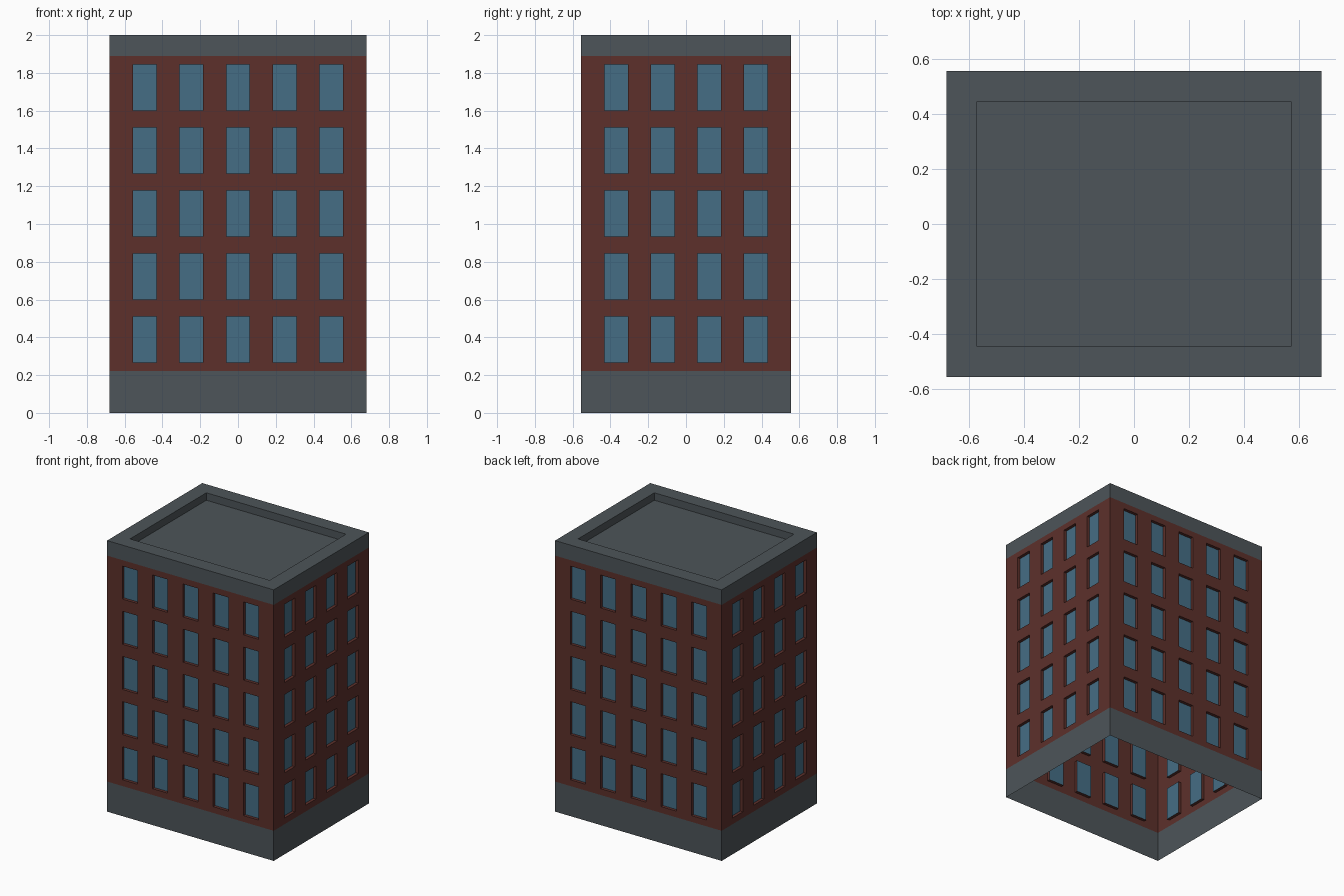
import bpy, bmesh
from mathutils import Matrix, Vector
from math import pi

if "Cube" in bpy.data.objects:
    bpy.data.objects.remove(bpy.data.objects["Cube"])

HX, HY, H = 0.68, 0.555, 2.0
Z_BASE, Z_TOP = 0.222, 1.889
FLOORS, DEPTH = 5, 0.022


def material(name, rgb):
    m = bpy.data.materials.new(name)
    m.diffuse_color = (*rgb, 1)
    m.use_nodes = True
    m.node_tree.nodes["Principled BSDF"].inputs["Base Color"].default_value = m.diffuse_color
    return m


BRICK = material("brick", (0.11, 0.03, 0.024))
GLASS = material("glass", (0.06, 0.155, 0.235))
STONE = material("stone", (0.075, 0.09, 0.10))


def finish(name, bm, mat):
    bmesh.ops.remove_doubles(bm, verts=bm.verts, dist=1e-5)
    me = bpy.data.meshes.new(name)
    bm.to_mesh(me)
    bm.free()
    me.materials.append(mat)
    ob = bpy.data.objects.new(name, me)
    bpy.context.collection.objects.link(ob)
    return ob


def quad(bm, mat, *pts):
    bm.faces.new([bm.verts.new(mat @ Vector(p)) for p in pts])


def ring(hx, hy, z):
    return [(-hx, -hy, z), (hx, -hy, z), (hx, hy, z), (-hx, hy, z)]


def bands(name, rings, cap=False):
    """Skin a stack of rectangular rings, optionally closing the last."""
    bm = bmesh.new()
    I = Matrix.Identity(4)
    for a, b in zip(rings, rings[1:]):
        for i in range(4):
            j = (i + 1) % 4
            quad(bm, I, a[i], a[j], b[j], b[i])
    if cap:
        quad(bm, I, *rings[-1])
    return finish(name, bm, STONE)


# Open plinth at street level
bands("plinth", [ring(HX, HY, 0), ring(HX, HY, Z_BASE)])

# Parapet band, rim and sunken roof deck
bands("roof_parapet", [ring(HX, HY, Z_TOP), ring(HX, HY, H),
                       ring(HX - 0.11, HY - 0.11, H),
                       ring(HX - 0.11, HY - 0.11, H - 0.055)], cap=True)


def facade(name, half, dist, angle, cols):
    """Wall grid with recessed window openings and set-back panes."""
    M = Matrix.Rotation(angle, 4, 'Z') @ Matrix.Translation((0, -dist, 0))
    wall, panes = bmesh.new(), bmesh.new()
    n = 2 * cols + 1
    xs = [-half + 2 * half * i / n for i in range(n + 1)]
    pitch = (Z_TOP - Z_BASE) / FLOORS
    zs = [Z_BASE]
    for f in range(FLOORS):
        z = Z_BASE + f * pitch
        zs += [z + 0.046, z + pitch - 0.044]
    zs.append(Z_TOP)
    for i, (a, b) in enumerate(zip(xs, xs[1:])):
        for k, (c, d) in enumerate(zip(zs, zs[1:])):
            corners = [(a, c), (b, c), (b, d), (a, d)]
            if i % 2 and k % 2:
                for p, q in zip(corners, corners[1:] + corners[:1]):
                    quad(wall, M, (p[0], 0, p[1]), (q[0], 0, q[1]),
                         (q[0], DEPTH, q[1]), (p[0], DEPTH, p[1]))
                quad(panes, M, *[(x, DEPTH, z) for x, z in corners])
            else:
                quad(wall, M, *[(x, 0, z) for x, z in corners])
    finish(name + "_wall", wall, BRICK)
    finish(name + "_windows", panes, GLASS)


# Four brick facades
facade("front", HX, HY, 0, 5)
facade("right", HY, HX, pi / 2, 4)
facade("back", HX, HY, pi, 5)
facade("left", HY, HX, -pi / 2, 4)
